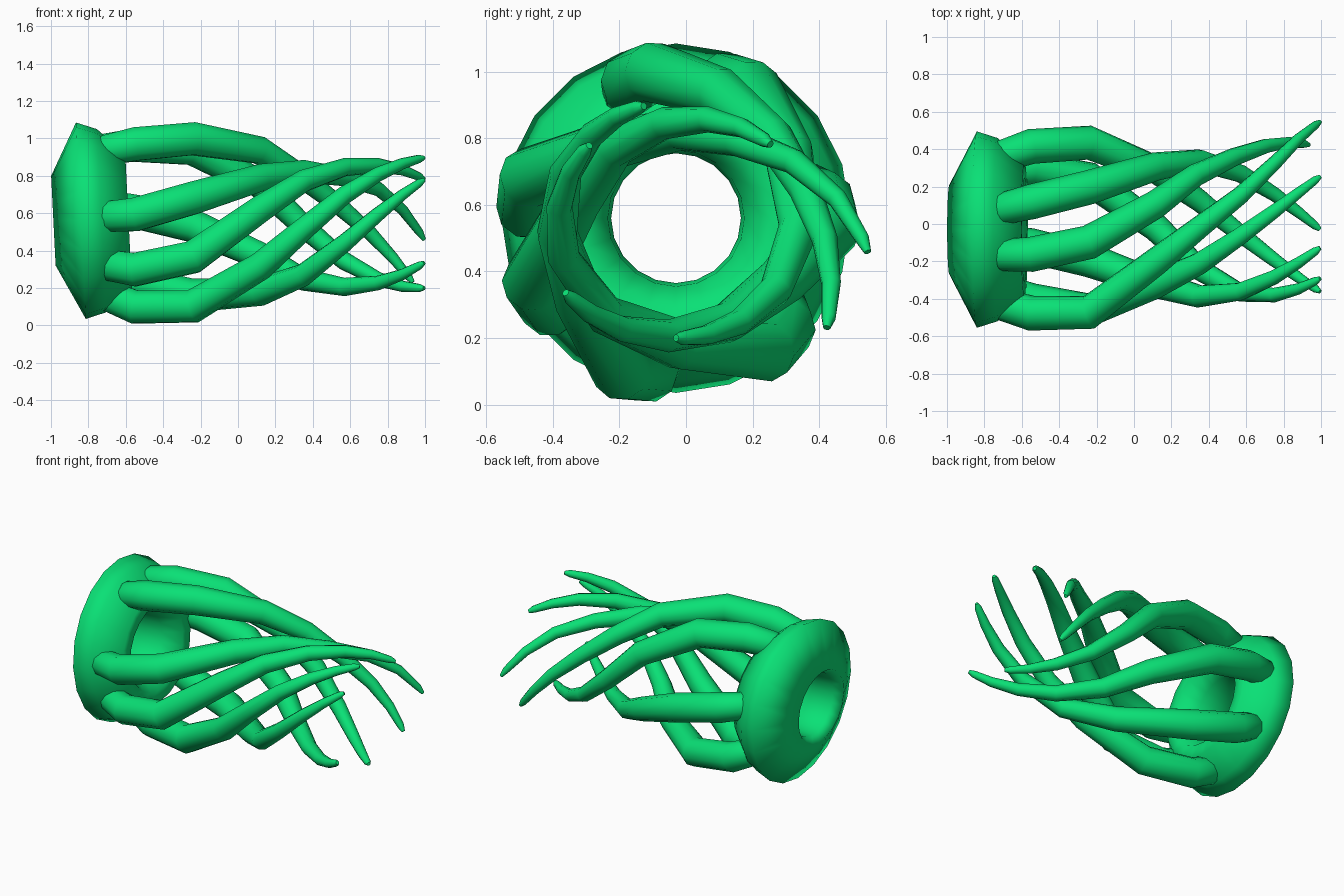
import bpy, bmesh
from math import sin, cos, radians, tau

if "Cube" in bpy.data.objects:
    bpy.data.objects.remove(bpy.data.objects["Cube"])

CY, CZ = -0.03, 0.56          # axis of the ring (runs along x)
mat = bpy.data.materials.new("green")
mat.diffuse_color = (0.003, 0.75, 0.18, 1)
mat.use_nodes = True
mat.node_tree.nodes["Principled BSDF"].inputs["Base Color"].default_value = mat.diffuse_color


def finish(ob, angle):
    ob.data.materials.append(mat)
    bpy.ops.object.select_all(action='DESELECT')
    ob.select_set(True)
    bpy.context.view_layer.objects.active = ob
    if ob.type == 'CURVE':
        bpy.ops.object.convert(target='MESH')
    bpy.ops.object.shade_smooth_by_angle(angle=radians(angle))


# Ring: closed (x, radius) section swept round the x axis, leaning slightly
section = [(-0.84, 0.525), (-0.73, 0.49), (-0.585, 0.36), (-0.585, 0.28),
           (-0.69, 0.205), (-0.82, 0.195), (-0.93, 0.205), (-0.987, 0.24)]
N = 20
bm = bmesh.new()
rings = []
for i in range(N):
    a = tau * i / N
    rings.append([bm.verts.new((x - 0.05 * r * sin(a), CY + r * cos(a), CZ + r * sin(a)))
                  for x, r in section])
for i in range(N):
    p, q = rings[i], rings[(i + 1) % N]
    for j in range(len(section)):
        k = (j + 1) % len(section)
        bm.faces.new((p[j], q[j], q[k], p[k]))
bmesh.ops.recalc_face_normals(bm, faces=bm.faces)
me = bpy.data.meshes.new("ring")
bm.to_mesh(me)
ring = bpy.data.objects.new("ring", me)
bpy.context.collection.objects.link(ring)
finish(ring, 120)

# Shared tentacle path: x, twist fraction, base radius (None = waist),
# tip blend, thickness, height offset
path = [(-0.75, 0.00, 0.39, 0, 0.050, 0), (-0.71, 0.00, 0.40, 0, 0.085, 0),
        (-0.55, 0.02, 0.45, 0, 0.094, -0.02), (-0.24, 0.08, 0.465, 0, 0.092, -0.022),
        (0.12, 0.27, None, 0, 0.076, 0), (0.35, 0.48, None, 0, 0.061, 0),
        (0.57, 0.67, None, 0.1, 0.049, 0), (0.75, 0.81, None, 0.4, 0.039, 0),
        (0.88, 0.91, None, 0.7, 0.030, 0), (0.97, 0.98, None, 0.93, 0.022, 0),
        (0.995, 1.00, None, 1.0, 0.011, 0)]

# Tentacles: base angle, tip angle, waist radius, tip radius, tip x
tentacles = [(177, -10, 0.265, 0.585, 1.0), (110, -36, 0.38, 0.56, 0.94),
             (74, -90, 0.37, 0.36, 1.0), (12, -146, 0.35, 0.40, 1.0),
             (-40, -220, 0.36, 0.34, 1.0), (-98, -254, 0.36, 0.35, 1.0),
             (-144, -322, 0.28, 0.36, 1.0)]
for n, (a0, a1, waist, tip_r, length) in enumerate(tentacles, 1):
    cu = bpy.data.curves.new(f"tentacle_{n}", 'CURVE')
    cu.dimensions = '3D'
    cu.bevel_depth = 1
    cu.bevel_resolution = 3
    cu.use_fill_caps = True
    sp = cu.splines.new('POLY')
    sp.points.add(len(path) - 1)
    for pt, (x, f, r, blend, thick, dz) in zip(sp.points, path):
        a = radians(a0 + (a1 - a0) * f)
        r = r or waist + (0.02 if x == 0.12 else 0)
        r += (tip_r - r) * blend
        pt.co = (x * length if x > 0 else x, CY + r * cos(a), CZ + r * sin(a) + dz, 1)
        pt.radius = thick
    ob = bpy.data.objects.new(f"tentacle_{n}", cu)
    bpy.context.collection.objects.link(ob)
    finish(ob, 60)
